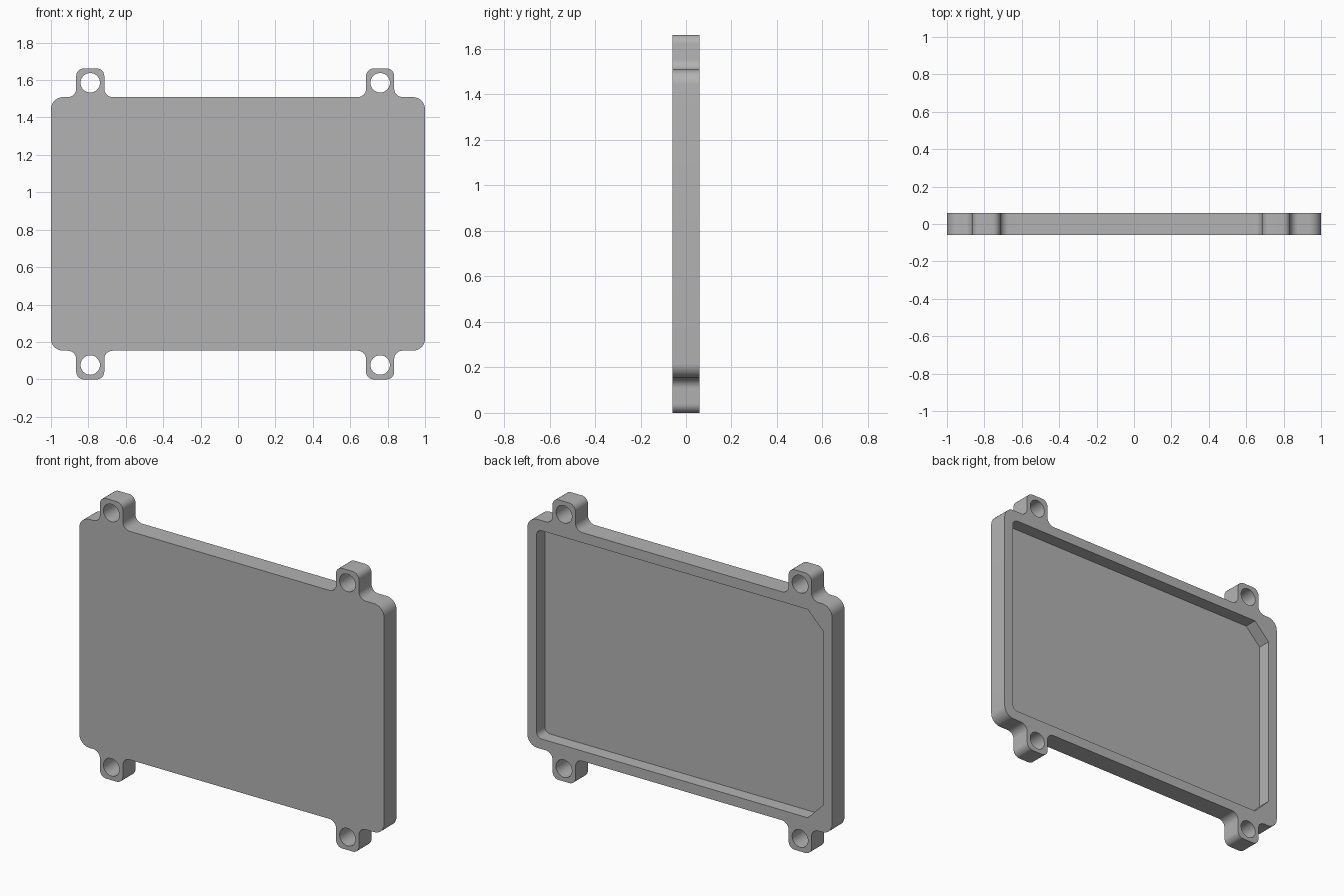
import bpy
import bmesh
from math import cos, sin, pi, tan
from mathutils import Vector

if "Cube" in bpy.data.objects:
    bpy.data.objects.remove(bpy.data.objects["Cube"], do_unlink=True)

HEIGHT = 1.662
HALF_T = 0.059          # half the plate thickness
TAB_H = 0.153           # how far the ears stand out
EAR_X = (-0.79, 0.76)   # ear centres
EAR_W = 0.075           # half ear width
RIM = 0.06
FLOOR_Y = -0.019

grey = bpy.data.materials.new("plain grey")
grey.use_nodes = True
colour = (0.45, 0.45, 0.45, 1)
grey.diffuse_color = colour
grey.node_tree.nodes["Principled BSDF"].inputs["Base Color"].default_value = colour


def rounded(corners, steps=9):
    """Turn (x, z, radius) corners into an outline with true arcs."""
    out = []
    n = len(corners)
    for i, (x, z, r) in enumerate(corners):
        p = Vector((x, z))
        if r == 0:
            out.append(p)
            continue
        a = (Vector(corners[i - 1][:2]) - p).normalized()
        b = (Vector(corners[(i + 1) % n][:2]) - p).normalized()
        half = a.angle(b) / 2
        mid = (a + b).normalized()
        centre = p + mid * (r / sin(half))
        start = p + a * (r / tan(half)) - centre
        end = p + b * (r / tan(half)) - centre
        sweep = pi - 2 * half
        for k in range(steps + 1):
            t = k / steps
            out.append(centre + (start * sin((1 - t) * sweep) + end * sin(t * sweep)) / sin(sweep))
    return out


def prism(name, outline, y0, y1):
    """Extrude an x-z outline from y0 to y1."""
    bm = bmesh.new()
    face = bm.faces.new([bm.verts.new((p.x, y0, p.y)) for p in outline])
    ext = bmesh.ops.extrude_face_region(bm, geom=[face])
    moved = [v for v in ext["geom"] if isinstance(v, bmesh.types.BMVert)]
    bmesh.ops.translate(bm, verts=moved, vec=(0, y1 - y0, 0))
    bmesh.ops.recalc_face_normals(bm, faces=bm.faces)
    mesh = bpy.data.meshes.new(name)
    bm.to_mesh(mesh)
    bm.free()
    mesh.materials.append(grey)
    obj = bpy.data.objects.new(name, mesh)
    bpy.context.collection.objects.link(obj)
    return obj


def cut(target, cutter):
    """Subtract the cutter, then discard it."""
    cutter.hide_render = True
    mod = target.modifiers.new("cut", "BOOLEAN")
    mod.operation = "DIFFERENCE"
    mod.solver = "EXACT"
    mod.object = cutter
    bpy.context.view_layer.objects.active = target
    bpy.ops.object.modifier_apply(modifier=mod.name)
    bpy.data.objects.remove(cutter, do_unlink=True)


# Plate outline with four ears: bottom edge, then mirrored for the top
bottom = [(-1, TAB_H, 0.065)]
for ex in EAR_X:
    bottom += [(ex - EAR_W, TAB_H, 0.045), (ex - EAR_W, 0, 0.04),
               (ex + EAR_W, 0, 0.04), (ex + EAR_W, TAB_H, 0.045)]
bottom.append((1, TAB_H, 0.065))
top = [(x, HEIGHT - z, r) for x, z, r in reversed(bottom)]
plate = prism("cover_plate", rounded(bottom + top), -HALF_T, HALF_T)

# Recess in the back, chamfered at the -x corners and rounded at the +x ones
side = 1 - RIM
low = TAB_H + RIM
chamfer = 0.1
lower = [(-side, low + chamfer, 0), (-side + chamfer, low, 0), (side, low, 0.035)]
upper = [(x, HEIGHT - z, r) for x, z, r in reversed(lower)]
cut(plate, prism("recess_cutter", rounded(lower + upper), FLOOR_Y + 0.0, HALF_T + 0.1))

# Screw holes through the ears
for ex in EAR_X:
    for hz in (TAB_H / 2, HEIGHT - TAB_H / 2):
        ring = [Vector((ex + 0.052 * cos(a * pi / 20), hz + 0.052 * sin(a * pi / 20)))
                for a in range(40)]
        cut(plate, prism("hole_cutter", ring, -0.2, 0.2))

# Smooth arcs, sharp rims
bpy.ops.object.select_all(action="DESELECT")
plate.select_set(True)
bpy.context.view_layer.objects.active = plate
bpy.ops.object.shade_smooth_by_angle()
